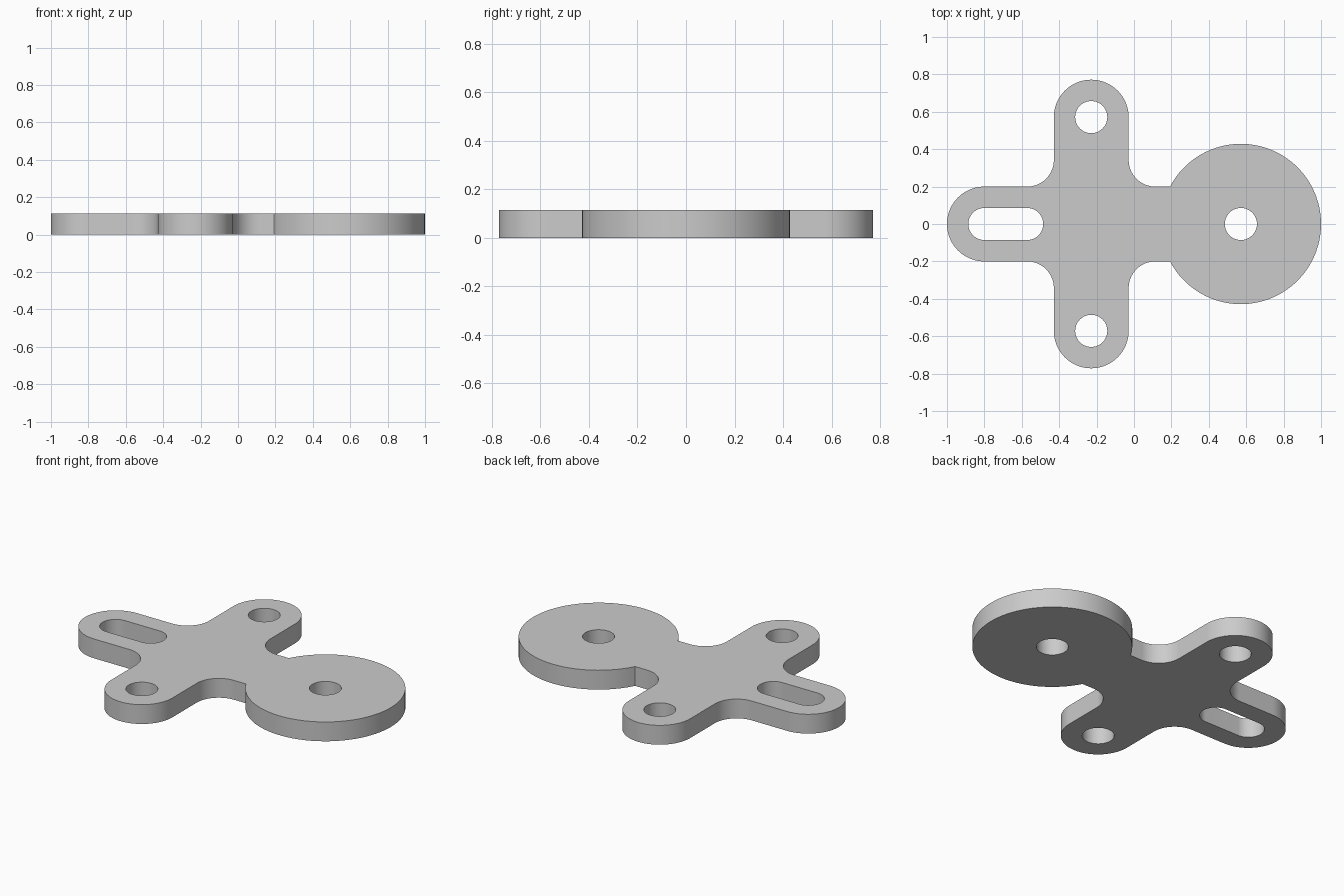
import bpy, bmesh, math

if "Cube" in bpy.data.objects:
    bpy.data.objects.remove(bpy.data.objects["Cube"])

U = 2 / 35            # drawing unit
THICK = 2 * U
R_ARM, R_HOLE, R_DISC, R_FILLET = 3.5 * U, 1.5 * U, 7.5 * U, 2.5 * U
ARM_X, DISC_X, HOLE_Y = -4 * U, 10 * U, 10 * U
SLOT_X0, SLOT_X1 = -14 * U, -10 * U


def arc(cx, cy, r, a0, a1, step=4):
    n = max(2, round(abs(a1 - a0) / step))
    angles = [math.radians(a0 + (a1 - a0) * i / n) for i in range(n + 1)]
    return [(cx + r * math.cos(a), cy + r * math.sin(a)) for a in angles]


def circle(cx, cy):
    return arc(cx, cy, R_HOLE, 0, 360)[:-1]


# Upper half of the outline: disc, neck fillet, arm end, fillet, slotted arm end
neck = 180 - math.degrees(math.asin(R_ARM / R_DISC))
fy = R_ARM + R_FILLET
half = (arc(DISC_X, 0, R_DISC, 0, neck)
        + arc(ARM_X + fy, fy, R_FILLET, 270, 180)
        + arc(ARM_X, HOLE_Y, R_ARM, 0, 180)
        + arc(ARM_X - fy, fy, R_FILLET, 0, -90)
        + arc(SLOT_X0, 0, R_ARM, 90, 180))
outline = half + [(x, -y) for x, y in reversed(half[1:-1])]

# Bolt holes and the long slot
slot = arc(SLOT_X0, 0, R_HOLE, 90, 270) + arc(SLOT_X1, 0, R_HOLE, -90, 90)
loops = [outline, slot, circle(DISC_X, 0), circle(ARM_X, HOLE_Y), circle(ARM_X, -HOLE_Y)]

# Fill the profile and extrude it to a plate
bm = bmesh.new()
for pts in loops:
    vs = [bm.verts.new((x, y, 0)) for x, y in pts]
    for i, v in enumerate(vs):
        bm.edges.new((v, vs[(i + 1) % len(vs)]))
bmesh.ops.triangle_fill(bm, use_beauty=True, use_dissolve=False,
                        edges=bm.edges[:], normal=(0, 0, 1))
geom = bmesh.ops.extrude_face_region(bm, geom=bm.faces[:], use_keep_orig=True)["geom"]
bmesh.ops.translate(bm, vec=(0, 0, THICK),
                    verts=[g for g in geom if isinstance(g, bmesh.types.BMVert)])
bmesh.ops.recalc_face_normals(bm, faces=bm.faces[:])

mesh = bpy.data.meshes.new("bracket_plate")
bm.to_mesh(mesh)
bm.free()
plate = bpy.data.objects.new("bracket_plate", mesh)
bpy.context.collection.objects.link(plate)

grey = bpy.data.materials.new("plain grey")
grey.diffuse_color = (0.6, 0.6, 0.6, 1)
grey.use_nodes = True
grey.node_tree.nodes["Principled BSDF"].inputs["Base Color"].default_value = grey.diffuse_color
mesh.materials.append(grey)

bpy.context.view_layer.objects.active = plate
plate.select_set(True)
bpy.ops.object.shade_smooth_by_angle(angle=math.radians(30))
